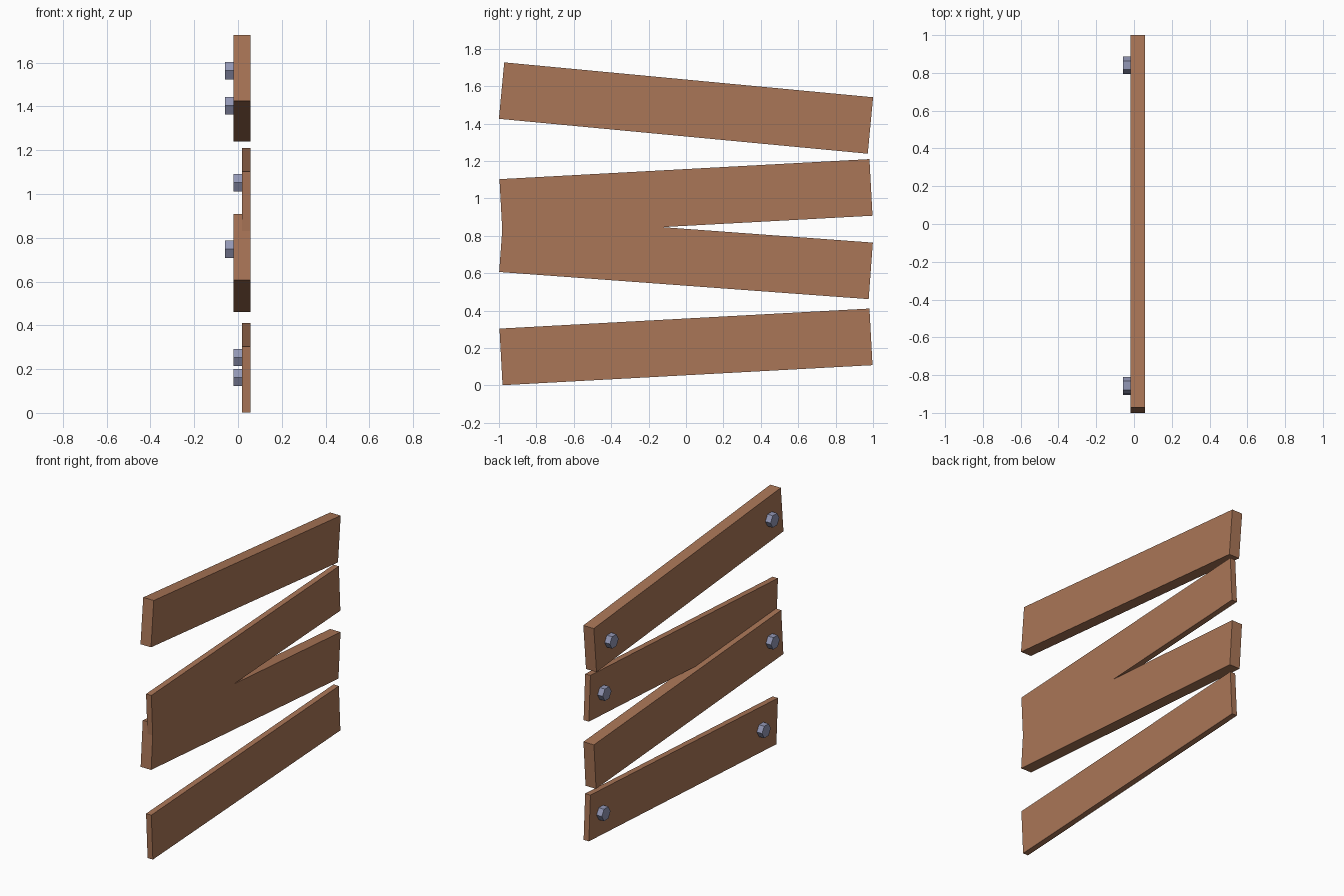
import bpy, bmesh, math
from mathutils import Matrix, Vector

if "Cube" in bpy.data.objects:
    bpy.data.objects.remove(bpy.data.objects["Cube"])


def material(name, rgb):
    m = bpy.data.materials.new(name)
    m.diffuse_color = (*rgb, 1)
    m.use_nodes = True
    m.node_tree.nodes["Principled BSDF"].inputs["Base Color"].default_value = m.diffuse_color
    return m


wood = material("brown wood", (0.40, 0.18, 0.095))
steel = material("blue grey steel", (0.29, 0.31, 0.46))


def add_object(name, bm, mat):
    bmesh.ops.recalc_face_normals(bm, faces=bm.faces)
    me = bpy.data.meshes.new(name)
    bm.to_mesh(me)
    bm.free()
    me.materials.append(mat)
    ob = bpy.data.objects.new(name, me)
    bpy.context.collection.objects.link(ob)


LENGTH, HEIGHT = 1.981, 0.303
FRONT_X = 0.058      # shared outer face of all planks
STEP = 0.0388        # thin plank thickness and bolt head length

# name, centre height, tilt in degrees, thickness, y of the bolts
planks = [
    ("bottom_plank", 0.206, 3.1, STEP, (-0.82, 0.87)),
    ("lower_middle_plank", 0.685, -4.2, 2 * STEP, (-0.86,)),
    ("upper_middle_plank", 1.005, 3.1, STEP, (0.86,)),
    ("top_plank", 1.483, -5.4, 2 * STEP, (-0.855, 0.84)),
]

for name, z, tilt, thick, bolts in planks:
    angle = math.radians(tilt)

    # tilted board
    bm = bmesh.new()
    place = (Matrix.Translation((FRONT_X - thick / 2, 0, z))
             @ Matrix.Rotation(angle, 4, 'X')
             @ Matrix.Diagonal((thick, LENGTH, HEIGHT, 1)))
    bmesh.ops.create_cube(bm, size=1, matrix=place)
    add_object(name, bm, wood)

    # hexagonal bolt heads on the back
    for i, y in enumerate(bolts):
        bm = bmesh.new()
        place = (Matrix.Translation((FRONT_X - thick - STEP / 2, y, z + y * math.tan(angle)))
                 @ Matrix.Rotation(math.pi / 2, 4, 'Y')
                 @ Matrix.Rotation(math.pi / 2, 4, 'Z'))
        bmesh.ops.create_cone(bm, cap_ends=True, segments=6, radius1=0.046,
                              radius2=0.046, depth=STEP, matrix=place)
        # keep two corners pointing along the board
        ys = [v.co.y - y for v in bm.verts]
        if max(ys) < 0.045:
            centre = Vector((0, y, z + y * math.tan(angle)))
            bmesh.ops.rotate(bm, verts=bm.verts, cent=centre,
                             matrix=Matrix.Rotation(math.pi / 2, 3, 'X'))
        add_object(f"{name}_bolt_{i + 1}", bm, steel)
